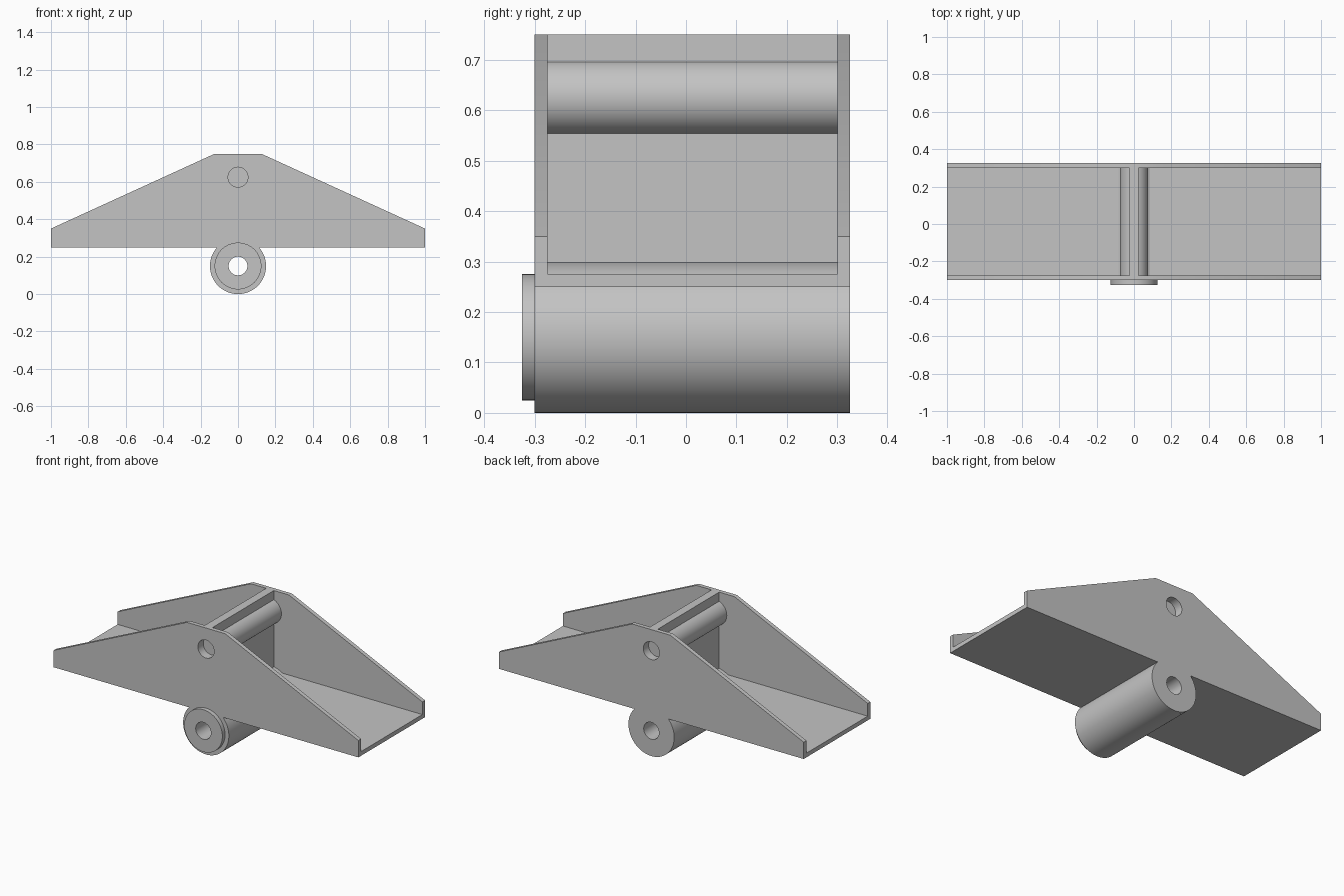
import bpy, bmesh, math

cube = bpy.data.objects.get("Cube")
if cube:
    bpy.data.objects.remove(cube, do_unlink=True)

grey = bpy.data.materials.new("plain_grey")
grey.use_nodes = True
grey.diffuse_color = (0.55, 0.55, 0.55, 1)
grey.node_tree.nodes["Principled BSDF"].inputs["Base Color"].default_value = grey.diffuse_color

# Main measures
FRONT, BACK, WALL = -0.3, 0.325, 0.025
IN_FRONT, IN_BACK = FRONT + WALL, BACK - WALL
PIVOT_Z, PIVOT_R, BORE_R = 0.15, 0.15, 0.05
ROD_Z, ROD_R, SOCKET_R, SOCKET_DEPTH = 0.625, 0.075, 0.053, 0.05
BASE_Z = 0.25


def arc(z, r, start=0, sweep=360, steps=72):
    count = steps if sweep == 360 else steps + 1
    angles = [math.radians(start + sweep * i / steps) for i in range(count)]
    return [(r * math.cos(a), z + r * math.sin(a)) for a in angles]


def rect(x, z0, z1):
    return [(-x, z0), (x, z0), (x, z1), (-x, z1)]


def extrude(name, loops, y0, y1):
    """Fill an outline with optional holes and extrude it along y."""
    bm = bmesh.new()
    for loop in loops:
        verts = [bm.verts.new((x, y0, z)) for x, z in loop]
        for a, b in zip(verts, verts[1:] + verts[:1]):
            bm.edges.new((a, b))
    bmesh.ops.triangle_fill(bm, edges=bm.edges[:], use_beauty=True)
    result = bmesh.ops.extrude_face_region(bm, geom=bm.faces[:], use_keep_orig=True)
    moved = [v for v in result["geom"] if isinstance(v, bmesh.types.BMVert)]
    bmesh.ops.translate(bm, verts=moved, vec=(0, y1 - y0, 0))
    bmesh.ops.recalc_face_normals(bm, faces=bm.faces[:])
    mesh = bpy.data.meshes.new(name)
    bm.to_mesh(mesh)
    bm.free()
    mesh.materials.append(grey)
    obj = bpy.data.objects.new(name, mesh)
    bpy.context.collection.objects.link(obj)
    bpy.ops.object.select_all(action="DESELECT")
    obj.select_set(True)
    bpy.context.view_layer.objects.active = obj
    bpy.ops.object.shade_smooth_by_angle(angle=math.radians(30))
    return obj


# Side walls: sloped plate with a round lobe below and two holes
meet = math.degrees(math.asin((BASE_Z - PIVOT_Z) / PIVOT_R))
lobe = arc(PIVOT_Z, PIVOT_R, 180 - meet, 180 + 2 * meet)
outline = lobe + [(1, BASE_Z), (1, 0.35), (0.125, 0.75),
                  (-0.125, 0.75), (-1, 0.35), (-1, BASE_Z)]
bore = arc(PIVOT_Z, BORE_R)
socket = arc(ROD_Z, SOCKET_R)
for name, y in (("front_wall", FRONT), ("back_wall", IN_BACK)):
    extrude(name, [outline, bore, socket], y, y + WALL)

# Floor on both sides of the pivot tube
extrude("floor_plate", [rect(1, BASE_Z, BASE_Z + WALL)], IN_FRONT, IN_BACK)

# Pivot tube and its front collar
extrude("pivot_tube", [arc(PIVOT_Z, PIVOT_R), bore], IN_FRONT, IN_BACK)
extrude("pivot_collar", [arc(PIVOT_Z, 0.125), bore], FRONT - WALL, FRONT)

# Cross rod with a blind socket at each end
extrude("cross_rod", [arc(ROD_Z, ROD_R), socket], IN_FRONT, IN_BACK)
extrude("cross_rod_core", [socket], FRONT + SOCKET_DEPTH, BACK - SOCKET_DEPTH)

# Centre rib below and above the rod
extrude("lower_rib", [rect(0.025, 0.28, 0.563)], IN_FRONT, IN_BACK)
extrude("upper_rib", [rect(0.025, 0.687, 0.75)], IN_FRONT, IN_BACK)
